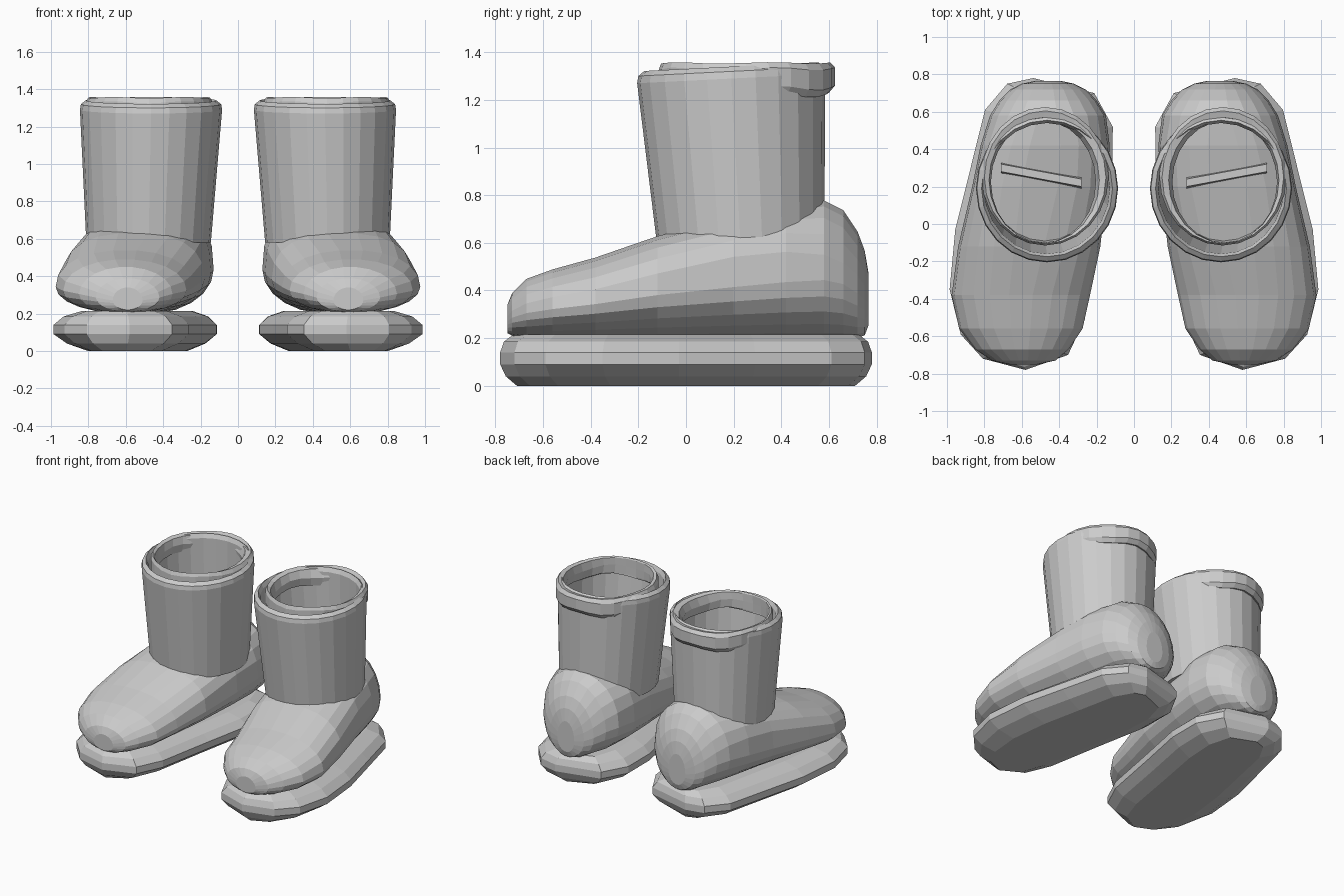
import bpy
from math import cos, sin, tau, copysign

cube = bpy.data.objects.get("Cube")
if cube:
    bpy.data.objects.remove(cube, do_unlink=True)

grey = bpy.data.materials.new("plain_grey")
grey.use_nodes = True
colour = (0.6, 0.6, 0.6, 1)
grey.diffuse_color = colour
grey.node_tree.nodes["Principled BSDF"].inputs["Base Color"].default_value = colour


def loft(name, rings, cyclic=False):
    """Skin a list of equal rings, capped or joined end to end, mirrored in x."""
    n = len(rings[0])
    count = len(rings)
    verts = [p for ring in rings for p in ring]
    faces = []
    for r in range(count if cyclic else count - 1):
        a, b = r * n, (r + 1) % count * n
        for i in range(n):
            j = (i + 1) % n
            faces.append((a + i, a + j, b + j, b + i))
    if not cyclic:
        faces.append(tuple(reversed(range(n))))
        faces.append(tuple(range((count - 1) * n, count * n)))
    mesh = bpy.data.meshes.new(name)
    mesh.from_pydata(verts, [], faces)
    mesh.materials.append(grey)
    obj = bpy.data.objects.new(name, mesh)
    bpy.context.collection.objects.link(obj)
    mirror = obj.modifiers.new("other_boot", 'MIRROR')
    mirror.use_axis = (True, False, False)
    return obj


def ellipse(cx, cy, rx, ry, z, tilt=0.0, wave=0.0, sides=24):
    """Level ring that may rise to the back and ripple a little."""
    ring = []
    for i in range(sides):
        a = tau * i / sides
        x, y = cx + rx * cos(a), cy + ry * sin(a)
        ring.append((x, y, z + tilt * (y - 0.2) + wave * sin(5 * a)))
    return ring


def foot_section(y, cx, half, low, high, power, sides=22):
    """Upright slice of the foot: round below, squarer on top."""
    mid = low + 0.42 * (high - low)
    ring = []
    for i in range(sides):
        a = -tau * i / sides
        c, s = cos(a), sin(a)
        e = 2 / power if s > 0 else 1
        x = cx + half * copysign(abs(c) ** e, c)
        z = mid + (high - mid if s > 0 else mid - low) * copysign(abs(s) ** e, s)
        ring.append((x, y, z))
    return ring


# Sole: one splayed outline, stacked with rounded sides
outline = [(0.11, 0.27), (0.18, -0.08), (0.26, -0.51), (0.35, -0.70),
           (0.58, -0.78), (0.81, -0.72), (0.93, -0.59), (0.99, -0.35),
           (0.96, -0.03), (0.88, 0.29), (0.80, 0.61), (0.68, 0.75),
           (0.54, 0.78), (0.21, 0.70), (0.11, 0.52)]
sole_layers = [(0, 0.55, 0.91), (0.04, 0.82, 0.97), (0.09, 0.99, 1),
               (0.14, 0.99, 1), (0.185, 0.86, 0.98), (0.215, 0.62, 0.93)]
sole_rings = []
for z, sx, sy in sole_layers:
    ring = []
    for x, y in outline:
        axis = 0.53 - 0.12 * y
        ring.append((axis + sx * (x - axis), y * sy, z))
    sole_rings.append(ring)
loft("boot_soles", sole_rings)

# Foot: slices from toe to heel (y, centre, half width, low, high, squareness)
foot = [(-0.75, 0.59, 0.08, 0.22, 0.34, 2), (-0.73, 0.59, 0.17, 0.21, 0.39, 2),
        (-0.67, 0.6, 0.25, 0.2, 0.45, 2), (-0.56, 0.605, 0.33, 0.2, 0.49, 2.1),
        (-0.38, 0.605, 0.37, 0.2, 0.54, 2.2), (-0.12, 0.56, 0.38, 0.2, 0.63, 2.5),
        (0.2, 0.505, 0.36, 0.2, 0.71, 3), (0.42, 0.475, 0.345, 0.2, 0.76, 2.7),
        (0.58, 0.46, 0.31, 0.2, 0.78, 2.2), (0.66, 0.46, 0.26, 0.2, 0.74, 2),
        (0.72, 0.46, 0.2, 0.2, 0.65, 2), (0.75, 0.46, 0.14, 0.21, 0.57, 2),
        (0.765, 0.46, 0.07, 0.25, 0.48, 2)]
loft("boot_feet", [foot_section(*row) for row in foot])

# Shaft: flared hollow tube with a bevelled, tilted rim
shaft = [(0.478, 0.23, 0.333, 0.35, 0.58, 0),
         (0.465, 0.19, 0.38, 0.395, 1.29, 0.05),
         (0.465, 0.19, 0.375, 0.39, 1.32, 0.05),
         (0.465, 0.19, 0.35, 0.365, 1.34, 0.05),
         (0.465, 0.19, 0.335, 0.35, 1.31, 0.05),
         (0.478, 0.23, 0.295, 0.315, 0.58, 0)]
loft("boot_shafts", [ellipse(*row) for row in shaft], cyclic=True)

# Cuff: lumpy ring set back in the opening, showing behind the shaft
cuff = [(0.475, 0.25, 0.325, 0.35, 1.22, 0, 0.01),
        (0.475, 0.255, 0.34, 0.37, 1.25, 0, 0.01),
        (0.475, 0.255, 0.34, 0.37, 1.33, 0, 0.006),
        (0.475, 0.25, 0.325, 0.355, 1.355, 0, 0.003),
        (0.48, 0.235, 0.295, 0.335, 1.345, 0, 0.003),
        (0.485, 0.225, 0.28, 0.325, 1.29, 0, 0.008),
        (0.485, 0.23, 0.29, 0.33, 1.23, 0, 0.008)]
loft("boot_cuffs", [ellipse(*row) for row in cuff], cyclic=True)

# Inner bar: small slanted strip lying inside each boot
bar = []
for x, y in ((0.28, 0.22), (0.71, 0.30)):
    bar.append([(x, y - 0.03, 0.68), (x, y + 0.03, 0.68),
                (x, y + 0.02, 0.76), (x, y - 0.02, 0.76)])
loft("inner_bars", bar)
